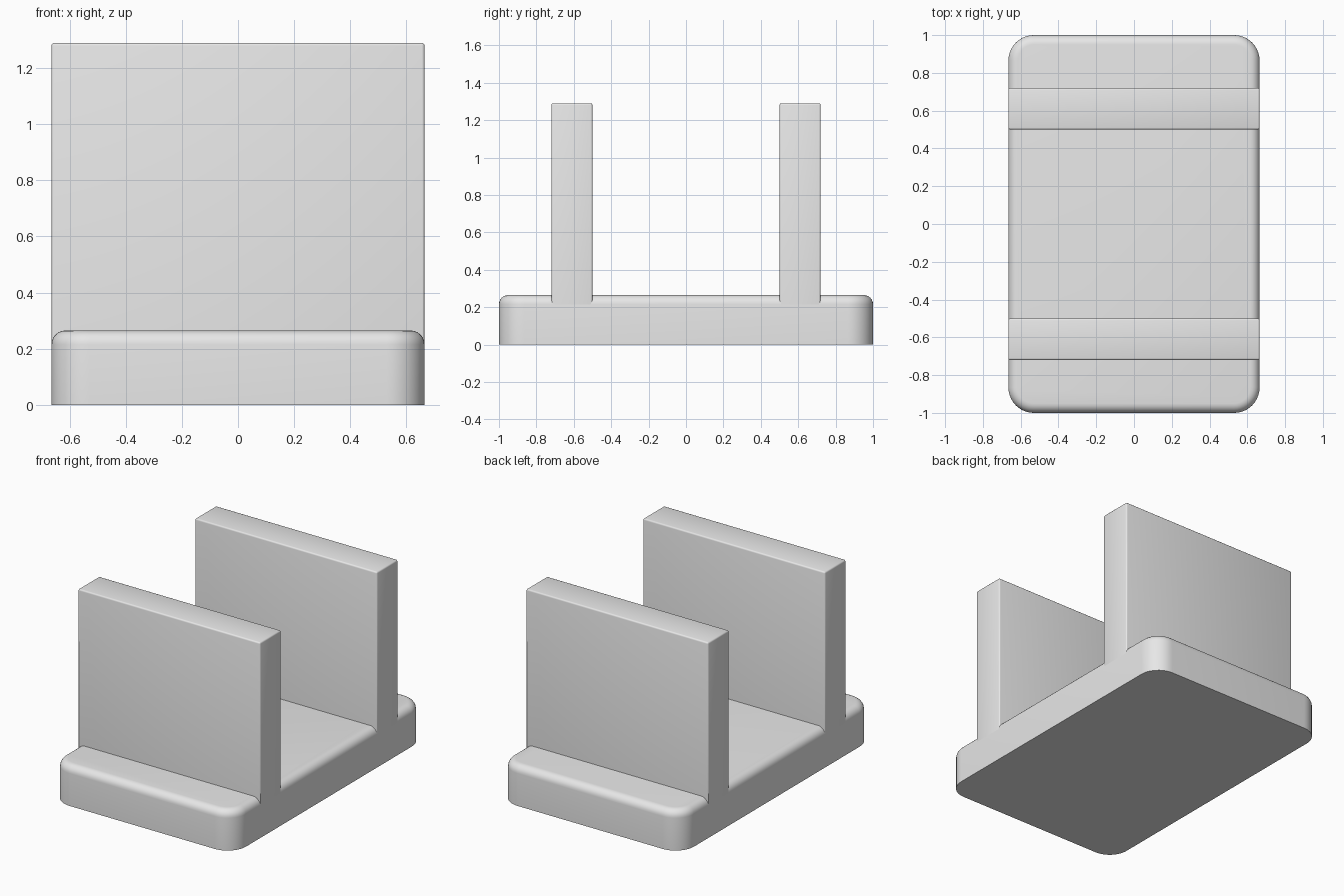
import bpy
import bmesh

HALF_W = 0.665
BASE_TOP = 0.265
ROUND = 0.05

cube = bpy.data.objects.get("Cube")
if cube:
    bpy.data.objects.remove(cube, do_unlink=True)

grey = bpy.data.materials.new("light grey")
grey.use_nodes = True
colour = (0.8, 0.8, 0.8, 1)
grey.diffuse_color = colour
grey.node_tree.nodes["Principled BSDF"].inputs["Base Color"].default_value = colour


def box(bm, low, high):
    """Fill the mesh with a box between two corners."""
    bmesh.ops.create_cube(bm, size=1)
    for v in bm.verts:
        v.co = [l if c < 0 else h for c, l, h in zip(v.co, low, high)]


def round_edges(bm, test, radius, segments):
    """Round every edge that passes the test."""
    edges = [e for e in bm.edges if test(e)]
    bmesh.ops.bevel(bm, geom=edges, offset=radius, segments=segments,
                    profile=0.5, affect='EDGES')


def finish(bm, name):
    mesh = bpy.data.meshes.new(name)
    bm.to_mesh(mesh)
    bm.free()
    mesh.materials.append(grey)
    obj = bpy.data.objects.new(name, mesh)
    bpy.context.collection.objects.link(obj)
    bpy.context.view_layer.objects.active = obj
    obj.select_set(True)
    bpy.ops.object.shade_smooth_by_angle()
    obj.select_set(False)


def is_vertical(e):
    a, b = e.verts
    return abs(a.co.z - b.co.z) > 0.1


def at_height(z):
    return lambda e: all(abs(v.co.z - z) < 0.001 for v in e.verts)


# Base slab: rounded corners, then a rounded top rim
bm = bmesh.new()
box(bm, (-HALF_W, -1, 0), (HALF_W, 1, BASE_TOP))
round_edges(bm, is_vertical, 0.135, 10)
round_edges(bm, at_height(BASE_TOP), ROUND, 6)
finish(bm, "base")

# Upright walls, standing flush with the base sides
for name, y in (("front_wall", -0.61), ("back_wall", 0.61)):
    bm = bmesh.new()
    foot = BASE_TOP - ROUND
    box(bm, (-HALF_W, y - 0.11, foot), (HALF_W, y + 0.11, 1.29))
    round_edges(bm, lambda e: not at_height(foot)(e), 0.01, 3)
    finish(bm, name)
